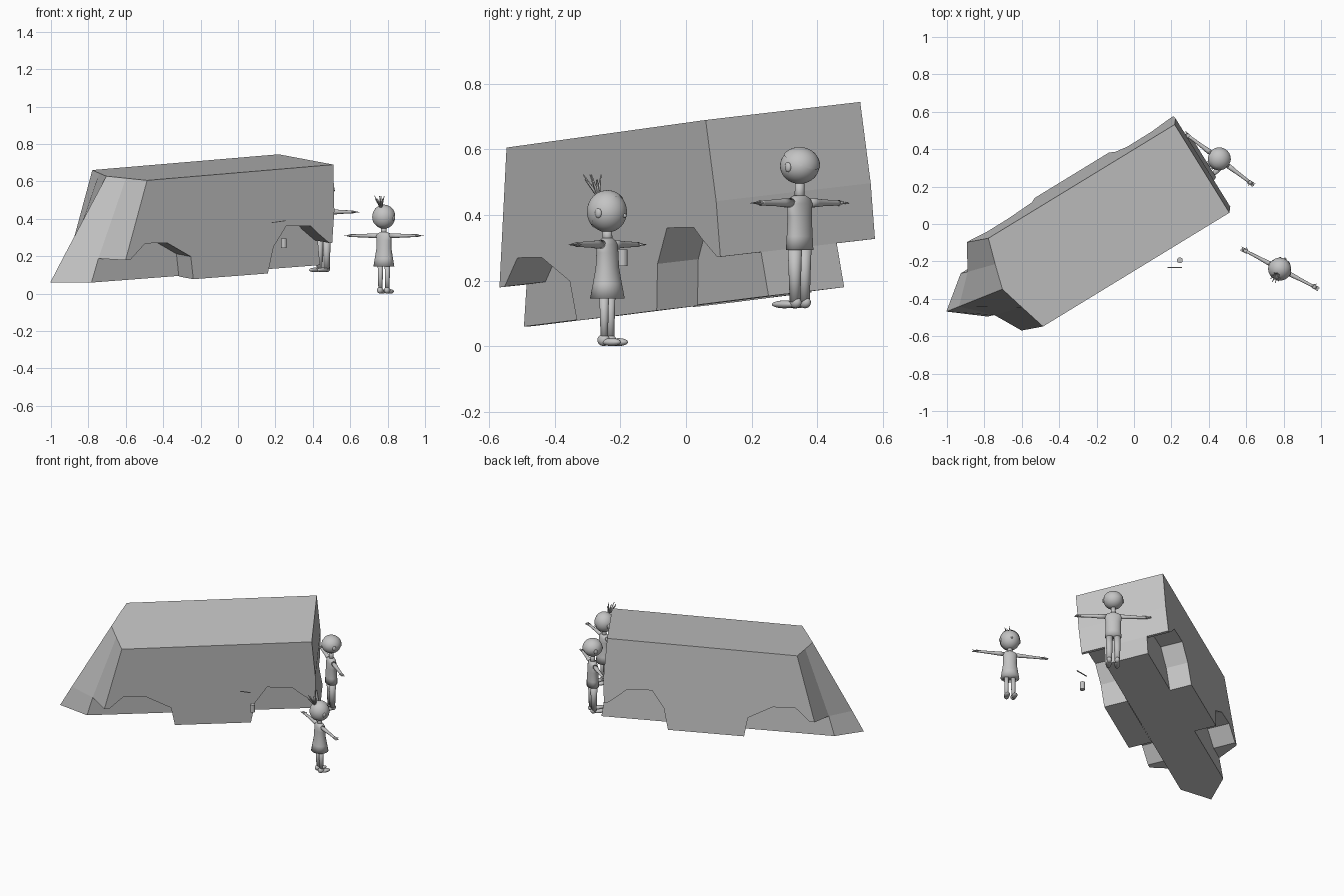
import bpy, bmesh, math
from mathutils import Matrix, Vector

if "Cube" in bpy.data.objects:
    bpy.data.objects.remove(bpy.data.objects["Cube"])

GREY = bpy.data.materials.new("plain_grey")
GREY.diffuse_color = (0.55, 0.55, 0.55, 1)
GREY.use_nodes = True
GREY.node_tree.nodes["Principled BSDF"].inputs["Base Color"].default_value = GREY.diffuse_color


def finish(bm, name, matrix=Matrix(), smooth=True):
    """Turn a bmesh into a coloured object with consistent normals."""
    bmesh.ops.transform(bm, matrix=matrix, verts=bm.verts)
    bmesh.ops.recalc_face_normals(bm, faces=bm.faces)
    for f in bm.faces:
        f.smooth = smooth
    me = bpy.data.meshes.new(name)
    bm.to_mesh(me)
    bm.free()
    me.materials.append(GREY)
    ob = bpy.data.objects.new(name, me)
    bpy.context.collection.objects.link(ob)
    return ob


def ball(bm, c, size, seg=24, rings=14):
    m = Matrix.Translation(c) @ Matrix.Diagonal((*size, 1))
    return bmesh.ops.create_uvsphere(bm, u_segments=seg, v_segments=rings, radius=1, matrix=m)["verts"]


def loft(bm, rings, axis="z", seg=20):
    """Elliptical rings (centre, radius a, radius b) skinned along x or z."""
    loops = []
    for c, a, b in rings:
        loop = []
        for i in range(seg):
            t = 2 * math.pi * i / seg
            p, q = a * math.cos(t), b * math.sin(t)
            off = Vector((p, q, 0)) if axis == "z" else Vector((0, p, q))
            loop.append(bm.verts.new(Vector(c) + off))
        loops.append(loop)
    for l0, l1 in zip(loops, loops[1:]):
        for i in range(seg):
            j = (i + 1) % seg
            bm.faces.new((l0[i], l0[j], l1[j], l1[i]))
    bm.faces.new(loops[0])
    bm.faces.new(loops[-1])


def spike(bm, a, b, r, seg=8):
    a, b = Vector(a), Vector(b)
    d = b - a
    m = Matrix.Translation((a + b) / 2) @ d.to_track_quat("Z", "Y").to_matrix().to_4x4()
    bmesh.ops.create_cone(bm, cap_ends=True, segments=seg, radius1=r, radius2=r * 0.25,
                          depth=d.length, matrix=m)


# ---- van body: u runs rear to front, v across, w up from the roof ----
U = Vector((-0.852, -0.52, -0.072)).normalized()
V = Vector((-0.536, 0.84, 0.098))
V = (V - U * V.dot(U)).normalized()
W = V.cross(U)
O = Vector((0.51, 0.06, 0.69))


def van_point(u, v, w):
    return O + U * u + V * v + W * w


ARCHES = [(1.28, -0.42), (1.185, -0.338), (1.045, -0.347), (0.90, -0.43), (0.886, -0.553),
          (0.418, -0.556), (0.38, -0.415), (0.30, -0.31), (0.145, -0.32), (0.104, -0.36), (0.03, -0.42)]


def slab(bm, profile_a, va, profile_b, vb, cap_a, cap_b):
    la = [bm.verts.new(van_point(u, va, w)) for u, w in profile_a]
    lb = [bm.verts.new(van_point(u, vb, w)) for u, w in profile_b]
    n = len(la)
    for i in range(n):
        j = (i + 1) % n
        bm.faces.new((la[i], la[j], lb[j], lb[i]))
    if cap_a:
        bm.faces.new(la)
    if cap_b:
        bm.faces.new(lb)


def side_profile(roof_u, nose_u):
    return [(0, 0), (roof_u, 0), (nose_u, -0.42)] + ARCHES + [(0.012, -0.42), (-0.003, -0.25)]


def core_profile(roof_u, nose_u, tip_u):
    return [(0, 0), (roof_u, 0), (nose_u, -0.42), (tip_u, -0.546), (0.0, -0.556), (0.012, -0.42), (-0.003, -0.25)]


outer, inner = side_profile(1.17, 1.31), side_profile(1.212, 1.39)
edge, ridge = core_profile(1.212, 1.39, 1.435), core_profile(1.25, 1.527, 1.608)
parts = [("van_right_side", outer, 0.0, inner, 0.147, True, False),
         ("van_core_right", edge, 0.147, ridge, 0.285, True, False),
         ("van_core_left", ridge, 0.285, edge, 0.42, False, True),
         ("van_left_side", inner, 0.42, outer, 0.558, False, True)]
for name, *args in parts:
    bm = bmesh.new()
    slab(bm, *args)
    finish(bm, name, smooth=False)


# ---- figures: local x along the arms, facing -y ----
def limbs(who, M, arm_z, shoulder, arm_r, leg_x, leg_r, leg_top, toe):
    for s, side in ((1, "left"), (-1, "right")):
        bm = bmesh.new()
        loft(bm, [((s * x, 0, arm_z), r, r) for x, r in
                  ((shoulder - 0.015, arm_r * 1.2), (shoulder + 0.03, arm_r * 1.1), (0.12, arm_r * 0.85),
                   (0.185, arm_r * 0.7), (0.2, arm_r * 0.75))], "x", 16)
        finish(bm, f"{who}_{side}_arm", M)
        # hand with fingers and thumb
        bm = bmesh.new()
        ball(bm, (s * 0.204, 0, arm_z), (0.015, 0.011, 0.006), 16, 10)
        for k in range(4):
            y = (k - 1.5) * 0.005
            spike(bm, (s * 0.21, y, arm_z), (s * 0.236, y * 1.4, arm_z - 0.001), 0.0035)
        spike(bm, (s * 0.198, -0.006, arm_z), (s * 0.213, -0.021, arm_z), 0.004)
        finish(bm, f"{who}_{side}_hand", M)
        bm = bmesh.new()
        loft(bm, [((s * leg_x * k, 0, z), r, r) for k, z, r in
                  ((1, leg_top, leg_r * 1.15), (1, leg_top * 0.55, leg_r), (1, 0.02, leg_r * 0.85))])
        finish(bm, f"{who}_{side}_leg", M)
        # shoe: flattened toe plus heel
        bm = bmesh.new()
        ball(bm, (s * leg_x * 1.1, -toe * 0.45, 0.012), (0.017, toe * 0.55, 0.012), 18, 10)
        ball(bm, (s * leg_x, 0.002, 0.018), (0.016, 0.02, 0.018), 18, 10)
        finish(bm, f"{who}_{side}_shoe", M)


def head(who, M, z, size, hair_normal, hair_offset, neck_z):
    bm = bmesh.new()
    ball(bm, (0, 0, z), size, 32, 20)
    finish(bm, f"{who}_head", M)
    bm = bmesh.new()
    ball(bm, (0, -size[1] * 1.0, z - 0.012), (0.007, 0.007, 0.006), 12, 8)
    for s in (1, -1):
        ball(bm, (s * size[0] * 0.99, 0, z - 0.004), (0.007, 0.011, 0.015), 14, 10)
    finish(bm, f"{who}_nose_and_ears", M)
    bm = bmesh.new()
    ball(bm, (0, 0, z), [d * 1.045 for d in size], 32, 20)
    n = Vector(hair_normal).normalized()
    bmesh.ops.bisect_plane(bm, geom=bm.verts[:] + bm.edges[:] + bm.faces[:],
                           plane_co=Vector((0, 0, z)) + n * hair_offset, plane_no=n, clear_inner=True)
    finish(bm, f"{who}_hair", M)
    bm = bmesh.new()
    loft(bm, [((0, 0, neck_z), 0.016, 0.016), ((0, 0, z - size[2] * 0.8), 0.014, 0.014)])
    finish(bm, f"{who}_neck", M)


# boy beside the rear of the van
M = Matrix.Translation((0.455, 0.347, 0.115)) @ Matrix.Rotation(math.radians(-37), 4, "Z")
limbs("boy", M, 0.322, 0.055, 0.012, 0.024, 0.019, 0.19, 0.085)
head("boy", M, 0.435, (0.06, 0.06, 0.055), (0, 0.5, 1), 0.018, 0.325)
bm = bmesh.new()
loft(bm, [((0, 0, z), a, b) for z, a, b in
          ((0.178, 0.05, 0.037), (0.22, 0.047, 0.035), (0.28, 0.046, 0.031), (0.32, 0.054, 0.027),
           (0.335, 0.046, 0.023), (0.345, 0.02, 0.017))], seg=28)
finish(bm, "boy_shirt", M)

# girl in a dress
M = Matrix.Translation((0.78, -0.24, 0)) @ Matrix.Rotation(math.radians(152.4), 4, "Z")
limbs("girl", M, 0.31, 0.045, 0.011, 0.021, 0.013, 0.16, 0.058)
head("girl", M, 0.41, (0.06, 0.06, 0.063), (0, 0.75, 0.65), 0.0, 0.315)
bm = bmesh.new()
loft(bm, [((0, 0, z), a, b) for z, a, b in
          ((0.145, 0.057, 0.052), (0.19, 0.05, 0.043), (0.24, 0.042, 0.034), (0.285, 0.042, 0.031),
           (0.31, 0.045, 0.027), (0.322, 0.036, 0.022), (0.33, 0.016, 0.015))], seg=28)
finish(bm, "girl_dress", M)
# spiky tuft of tied-up hair
bm = bmesh.new()
for i in range(9):
    t = 2 * math.pi * i / 9
    h = 0.055 if i % 2 else 0.04
    spike(bm, (0, 0.032, 0.458), (0.026 * math.cos(t), 0.052 + 0.028 * math.sin(t), 0.468 + h), 0.006)
ball(bm, (0, 0.034, 0.466), (0.01, 0.01, 0.008), 14, 8)
finish(bm, "girl_hair_tuft", M)

# ---- loose cup and small flat stick beside the van ----
bm = bmesh.new()
bmesh.ops.create_cone(bm, cap_ends=True, segments=20, radius1=0.0155, radius2=0.0155, depth=0.05,
                      matrix=Matrix.Translation((0.245, -0.194, 0.269)))
finish(bm, "cup", smooth=False)
bm = bmesh.new()
bmesh.ops.create_cube(bm, size=1, matrix=Matrix.Translation((0.218, -0.233, 0.385))
                      @ Matrix.Rotation(math.radians(-8), 4, "Y") @ Matrix.Diagonal((0.077, 0.006, 0.004, 1)))
finish(bm, "stick", smooth=False)
